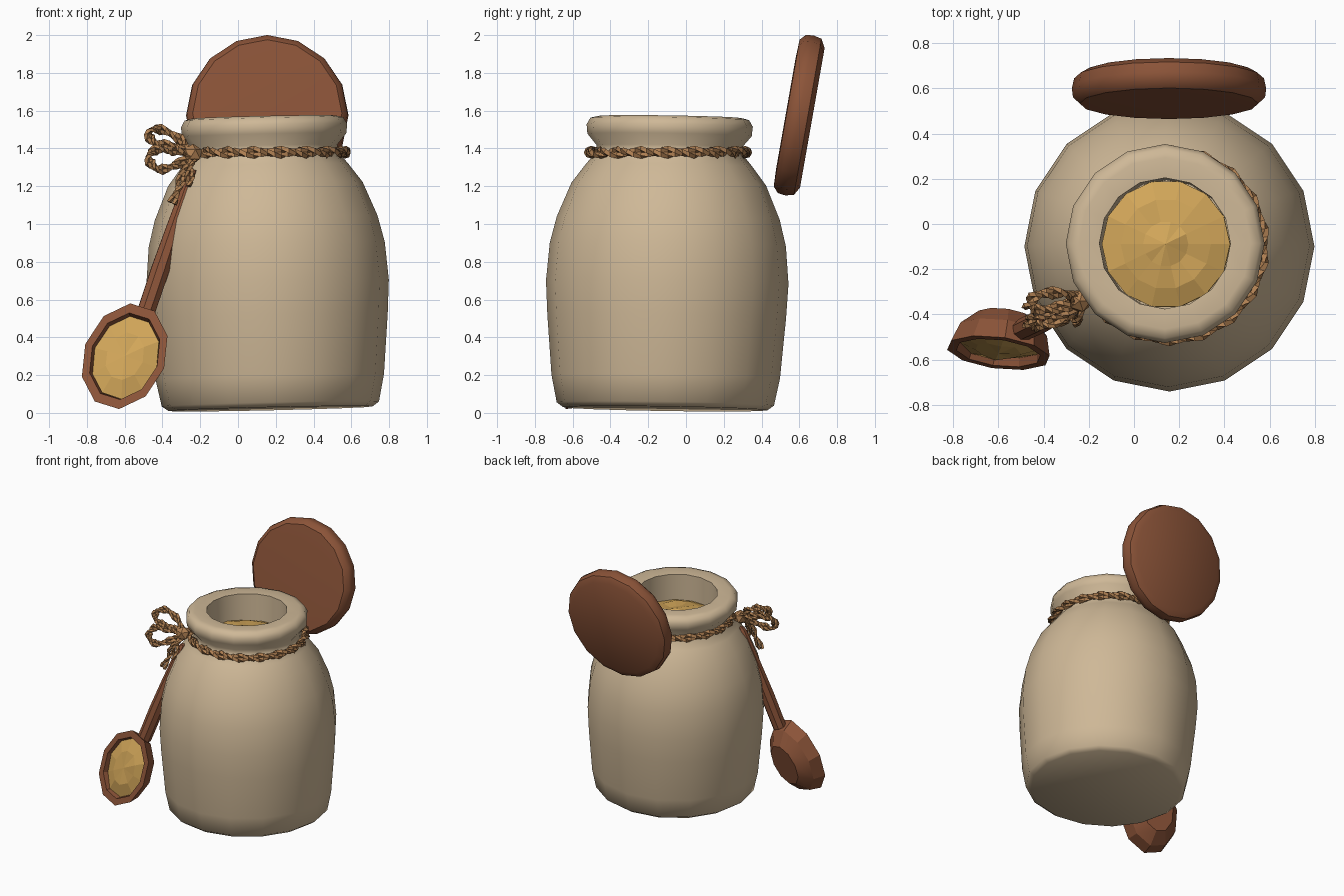
import bpy, bmesh, math, random
from mathutils import Vector, Matrix

random.seed(4)
if "Cube" in bpy.data.objects:
    bpy.data.objects.remove(bpy.data.objects["Cube"])


def material(name, rgb):
    m = bpy.data.materials.new(name)
    m.use_nodes = True
    m.diffuse_color = (*rgb, 1)
    m.node_tree.nodes["Principled BSDF"].inputs["Base Color"].default_value = (*rgb, 1)
    return m


CLAY = material("beige clay", (0.62, 0.48, 0.31))
WOOD = material("brown wood", (0.26, 0.088, 0.04))
GOLD = material("golden honey", (0.64, 0.38, 0.1))
TWINE = material("tan twine", (0.43, 0.215, 0.085))


def finish(name, bm, mat, smooth=None):
    bmesh.ops.recalc_face_normals(bm, faces=bm.faces)
    mesh = bpy.data.meshes.new(name)
    bm.to_mesh(mesh)
    bm.free()
    mesh.materials.append(mat)
    ob = bpy.data.objects.new(name, mesh)
    bpy.context.collection.objects.link(ob)
    if smooth:
        bpy.ops.object.select_all(action='DESELECT')
        ob.select_set(True)
        bpy.context.view_layer.objects.active = ob
        bpy.ops.object.shade_smooth_by_angle(angle=math.radians(smooth))
    return ob


def bridge(bm, a, b):
    """Join two rings, where a ring of one vertex is a pole."""
    n = max(len(a), len(b))
    for i in range(n):
        j = (i + 1) % n
        quad = [a[i % len(a)], a[j % len(a)], b[j % len(b)], b[i % len(b)]]
        bm.faces.new(list(dict.fromkeys(quad)))


def lathe(name, profile, sides, mat, matrix, smooth=None, bump=0):
    """Spin (radius, height) points around z; bump roughens the heights."""
    bm = bmesh.new()
    rings = []
    for r, z in profile:
        ring = []
        for i in range(sides if r else 1):
            a = math.tau * i / sides
            dz = random.uniform(-bump, bump)
            ring.append(bm.verts.new(matrix @ Vector((r * math.cos(a), r * math.sin(a), z + dz))))
        rings.append(ring)
    for a, b in zip(rings, rings[1:]):
        bridge(bm, a, b)
    return finish(name, bm, mat, smooth)


def spline(points, steps):
    """Smooth path through the points."""
    p = [Vector(q) for q in points]
    p = [2 * p[0] - p[1]] + p + [2 * p[-1] - p[-2]]
    out = []
    for a, b, c, d in zip(p, p[1:], p[2:], p[3:]):
        for k in range(steps):
            t = k / steps
            out.append(b + (c - a) * t / 2 + (a - 2.5 * b + 2 * c - d / 2) * t * t
                       + (1.5 * (b - c) + (d - a) / 2) * t ** 3)
    return out + [p[-2]]


def rope(name, path, closed=False, strand=0.019, offset=0.015):
    """Two square strands twisted around a path."""
    bm = bmesh.new()
    count = len(path)
    for phase in (0, math.pi):
        normal = Vector((0.1, 0.2, 1))
        rings = []
        for i, p in enumerate(path):
            nxt = path[(i + 1) % count] if closed else path[min(i + 1, count - 1)]
            prv = path[i - 1] if closed else path[max(i - 1, 0)]
            t = (nxt - prv).normalized()
            normal = (normal - t * normal.dot(t)).normalized()
            side = t.cross(normal)
            turn = phase + i * math.pi / 4
            mid = p + (normal * math.cos(turn) + side * math.sin(turn)) * offset
            rings.append([bm.verts.new(mid + (normal * math.cos(turn + k * math.pi / 2)
                          + side * math.sin(turn + k * math.pi / 2)) * strand) for k in range(4)])
        for a, b in zip(rings, rings[1:] + rings[:1] if closed else rings[1:]):
            bridge(bm, a, b)
        if not closed:
            bm.faces.new(rings[0])
            bm.faces.new(rings[-1])
    return finish(name, bm, TWINE)


# Jar, leaning very slightly
jar = (Matrix.Translation((0.172, -0.11, 0.012)) @ Matrix.Rotation(math.radians(-1.3), 4, 'Y')
       @ Matrix.Rotation(math.radians(-0.9), 4, 'X'))
lathe("jar", [(0, 0.01), (0.54, 0.01), (0.575, 0.035), (0.605, 0.18), (0.632, 0.5), (0.642, 0.68),
              (0.625, 0.88), (0.59, 1.02), (0.515, 1.2), (0.44, 1.3), (0.39, 1.36), (0.385, 1.4),
              (0.435, 1.46), (0.44, 1.51), (0.42, 1.545), (0.38, 1.555), (0.29, 1.55),
              (0.285, 1.25), (0, 1.25)], 16, CLAY, jar, 55)
lathe("honey", [(0, 1.27), (0.284, 1.27), (0.284, 1.345), (0.2, 1.375), (0.1, 1.395), (0, 1.41)],
      14, GOLD, jar, bump=0.012)

# Lid standing behind the jar, tilted back
lid = (Matrix.Translation((0.155, 0.6, 1.575)) @ Matrix.Rotation(math.radians(-10), 4, 'X')
       @ Matrix.Rotation(math.radians(90), 4, 'X'))
lathe("lid", [(0, -0.07), (0.375, -0.07), (0.42, -0.045), (0.43, 0), (0.425, 0.04),
              (0.395, 0.068), (0.3, 0.072), (0, 0.072)], 16, WOOD, lid, 40)

# Spoon bowl and its honey share one tilted, elliptical frame
down = Vector((-0.334, -0.18, -0.925)).normalized()
face = Vector((-0.25, -0.95, 0))
face = (face - down * face.dot(down)).normalized()
across = down.cross(face)
bowl = Matrix.Translation((-0.6, -0.57, 0.3)) @ Matrix(
    (across * 0.225, down * 0.295, face)).transposed().to_4x4()
lathe("spoon_bowl", [(0, -0.165), (0.55, -0.165), (0.88, -0.09), (1, 0), (0.82, 0),
                     (0.76, -0.06), (0, -0.06)], 10, WOOD, bowl, 25)
lathe("spoon_honey", [(0, -0.055), (0.77, -0.055), (0.78, -0.032), (0.45, -0.005), (0, 0.003)],
      10, GOLD, bowl, bump=0.008)

# Spoon handle, tapered toward the top
foot, tip = Vector((-0.485, -0.465, 0.54)), Vector((-0.235, -0.345, 1.285))
axis = tip - foot
handle = Matrix.Translation(foot) @ axis.to_track_quat('Z', 'Y').to_matrix().to_4x4()
size = axis.length
lathe("spoon_handle", [(0, -0.02), (0.05, -0.02), (0.052, size * 0.3), (0.045, size * 0.6),
                       (0.034, size * 0.96), (0.02, size), (0, size)], 8, WOOD, handle, 40)

# Twine around the neck
ring = [Vector((0.157 + 0.412 * math.cos(math.tau * i / 72),
                -0.095 + 0.412 * math.sin(math.tau * i / 72), 1.38)) for i in range(72)]
rope("neck_twine", ring, closed=True)

# Bow: knot, two loops and two tails
knot = (-0.24, -0.34, 1.37)
bm = bmesh.new()
bmesh.ops.create_icosphere(bm, subdivisions=1, radius=0.055, matrix=Matrix.Translation(knot))
finish("bow_knot", bm, TWINE)
rope("bow_upper_loop", spline([knot, (-0.31, -0.31, 1.45), (-0.41, -0.31, 1.5), (-0.47, -0.35, 1.48),
                               (-0.44, -0.38, 1.43), (-0.34, -0.37, 1.41), knot], 4), strand=0.016)
rope("bow_lower_loop", spline([knot, (-0.35, -0.38, 1.39), (-0.44, -0.41, 1.39), (-0.47, -0.44, 1.34),
                               (-0.42, -0.45, 1.29), (-0.33, -0.42, 1.31), knot], 4), strand=0.016)
rope("bow_front_tail", spline([knot, (-0.25, -0.41, 1.3), (-0.26, -0.43, 1.2)], 4), strand=0.014)
rope("bow_side_tail", spline([knot, (-0.29, -0.4, 1.28), (-0.31, -0.42, 1.2), (-0.35, -0.44, 1.11)], 3),
     strand=0.014)
